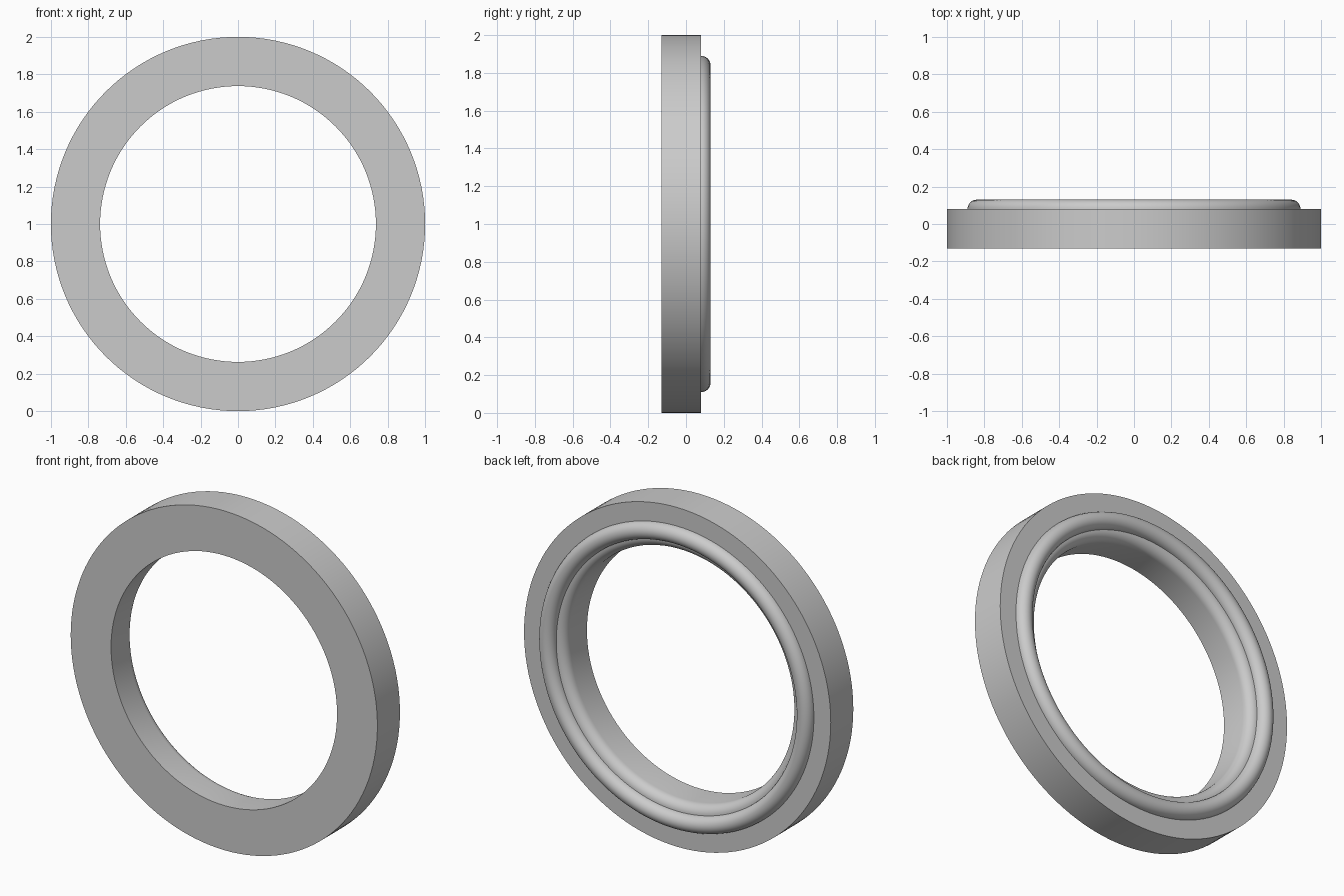
import bpy, bmesh, math

if "Cube" in bpy.data.objects:
    bpy.data.objects.remove(bpy.data.objects["Cube"])

SEG = 128

# Cross-section as (radius, y): flat band, rounded raised bead, softened bore
profile = [(0.737, -0.13), (1.0, -0.13), (1.0, 0.08)]
profile += [(0.84 + 0.05 * math.cos(math.pi * i / 16), 0.08 + 0.05 * math.sin(math.pi * i / 16))
            for i in range(17)]
profile += [(0.79 - 0.053 * math.sin(math.pi / 2 * i / 8), 0.025 + 0.055 * math.cos(math.pi / 2 * i / 8))
            for i in range(1, 9)]

# Revolve the section around the y axis
bm = bmesh.new()
rings = []
for s in range(SEG):
    a = 2 * math.pi * s / SEG
    rings.append([bm.verts.new((r * math.cos(a), y, 1 + r * math.sin(a))) for r, y in profile])
n = len(profile)
for s in range(SEG):
    p, q = rings[s], rings[(s + 1) % SEG]
    for i in range(n):
        j = (i + 1) % n
        bm.faces.new((p[i], p[j], q[j], q[i]))
bmesh.ops.recalc_face_normals(bm, faces=bm.faces)
mesh = bpy.data.meshes.new("ring")
bm.to_mesh(mesh)
bm.free()

ring = bpy.data.objects.new("ring", mesh)
bpy.context.collection.objects.link(ring)
mat = bpy.data.materials.new("grey")
mat.diffuse_color = (0.6, 0.6, 0.6, 1)
mat.use_nodes = True
mat.node_tree.nodes["Principled BSDF"].inputs["Base Color"].default_value = mat.diffuse_color
mesh.materials.append(mat)

# Smooth shading with crisp edges
bpy.context.view_layer.objects.active = ring
ring.select_set(True)
bpy.ops.object.shade_smooth_by_angle(angle=math.radians(35))
